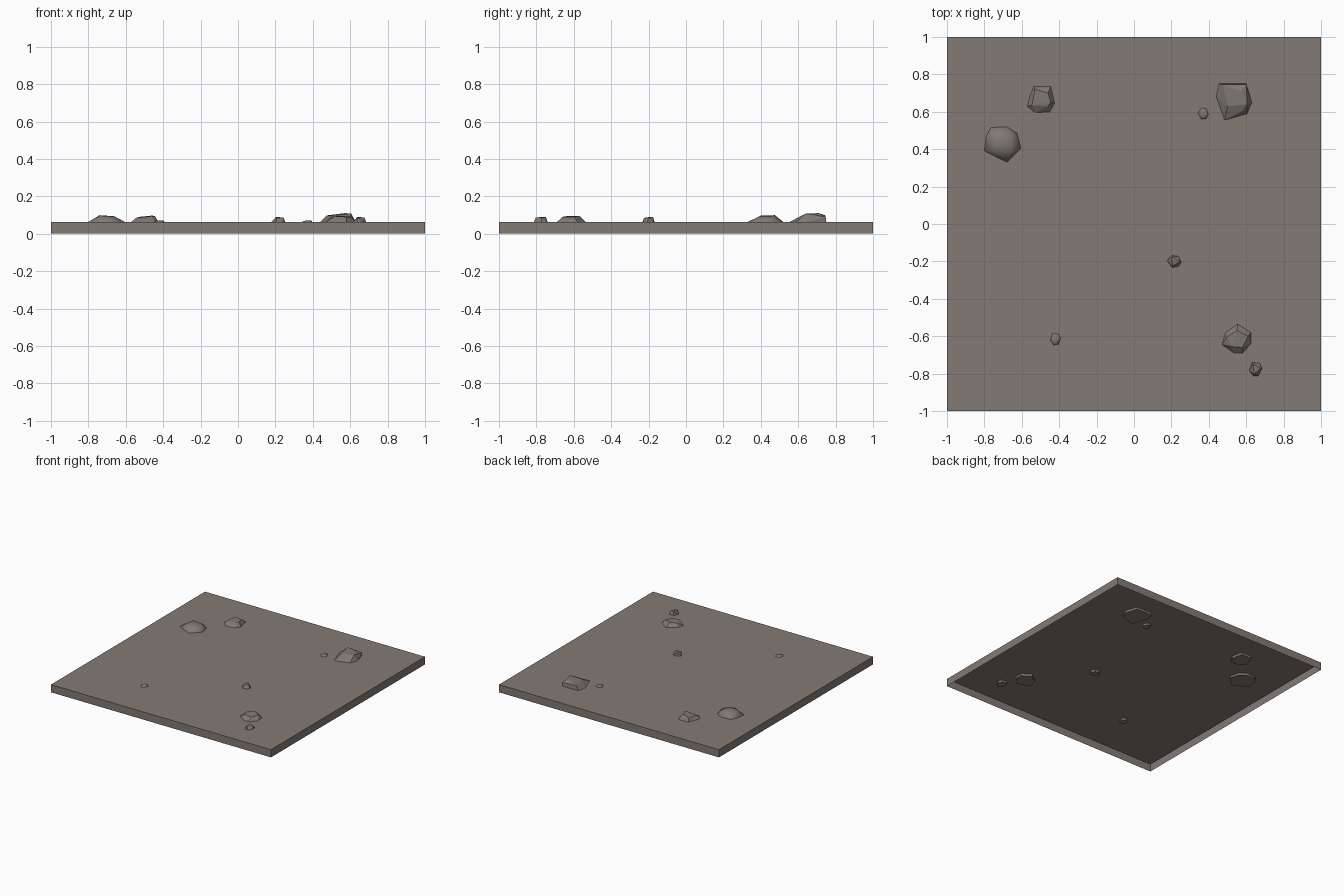
import bpy, bmesh, math, random

if "Cube" in bpy.data.objects:
    bpy.data.objects.remove(bpy.data.objects["Cube"])

random.seed(4)
TOP = 0.063      # height of the ground slab
SINK = 0.045     # rocks reach slightly below the slab surface


def material(name, rgb):
    m = bpy.data.materials.new(name)
    m.diffuse_color = (*rgb, 1)
    m.use_nodes = True
    m.node_tree.nodes["Principled BSDF"].inputs["Base Color"].default_value = m.diffuse_color
    return m


earth = material("brown grey earth", (0.231, 0.195, 0.175))
stone = material("grey stone", (0.214, 0.193, 0.180))


def add_object(name, bm, mat):
    bmesh.ops.recalc_face_normals(bm, faces=bm.faces)
    me = bpy.data.meshes.new(name)
    bm.to_mesh(me)
    bm.free()
    me.materials.append(mat)
    ob = bpy.data.objects.new(name, me)
    bpy.context.collection.objects.link(ob)
    return ob


def rock(name, outline, crown, smooth=False):
    """Convex boulder from its ground outline and its upper corners."""
    bm = bmesh.new()
    for x, y in outline:
        bm.verts.new((x, y, TOP))
        bm.verts.new((x, y, SINK))
    for p in crown:
        bm.verts.new(p)
    res = bmesh.ops.convex_hull(bm, input=bm.verts)
    junk = {g for g in res["geom_interior"] + res["geom_unused"]
            if isinstance(g, bmesh.types.BMVert)}
    bmesh.ops.delete(bm, geom=list(junk), context='VERTS')
    bmesh.ops.dissolve_limit(bm, angle_limit=math.radians(6),
                             verts=bm.verts, edges=bm.edges)
    ob = add_object(name, bm, stone)
    if smooth:
        bpy.ops.object.select_all(action='DESELECT')
        ob.select_set(True)
        bpy.context.view_layer.objects.active = ob
        bpy.ops.object.shade_smooth_by_angle(angle=math.radians(60))


def pebble(name, cx, cy, rx, ry, top, smooth=False):
    """Small six sided stone with a narrower flat crown."""
    outline, crown = [], []
    for i in range(6):
        a = math.tau * i / 6 + random.uniform(-0.25, 0.25)
        c, s = math.cos(a), math.sin(a)
        outline.append((cx + rx * c, cy + ry * s))
        if i % 2 == 0:
            crown.append((cx + rx * 0.75 * c, cy + ry * 0.75 * s,
                          top - random.uniform(0, 0.25) * (top - TOP)))
    crown.append((cx - rx * 0.3, cy + ry * 0.2, top))
    rock(name, outline, crown, smooth)


# Ground slab, open underneath
bm = bmesh.new()
bmesh.ops.create_cube(bm, size=1)
for v in bm.verts:
    v.co = (v.co.x * 2, v.co.y * 2, (v.co.z + 0.5) * TOP)
bmesh.ops.recalc_face_normals(bm, faces=bm.faces)
bmesh.ops.delete(bm, geom=[f for f in bm.faces if f.normal.z < -0.5],
                 context='FACES_ONLY')
add_object("ground_slab", bm, earth)

# Large rocks
rock("rock_back_right",
     [(.455, .75), (.60, .75), (.63, .65), (.605, .59), (.485, .555), (.44, .68)],
     [(.475, .745, .098), (.57, .71, .11), (.605, .64, .108),
      (.50, .63, .097), (.58, .605, .09), (.60, .745, .09)])
rock("rock_back_left",
     [(-.535, .735), (-.445, .735), (-.425, .645), (-.45, .60),
      (-.53, .595), (-.57, .63), (-.555, .69)],
     [(-.53, .72, .09), (-.46, .70, .097), (-.445, .65, .095),
      (-.545, .635, .085), (-.46, .63, .09)])
rock("rock_left_smooth",
     [(-.765, .515), (-.68, .52), (-.625, .485), (-.605, .405),
      (-.68, .33), (-.80, .39), (-.79, .47)],
     [(-.74, .475, .099), (-.66, .47, .093), (-.74, .40, .097), (-.66, .39, .092)],
     smooth=True)
rock("rock_front_right",
     [(.555, -.535), (.625, -.58), (.625, -.64), (.58, -.69),
      (.535, -.69), (.47, -.645), (.49, -.58)],
     [(.50, -.60, .09), (.55, -.57, .096), (.61, -.60, .09),
      (.58, -.66, .09), (.52, -.655, .093)])

# Pebbles
pebble("pebble_back", .37, .59, .028, .032, .071, True)
pebble("pebble_middle", .215, -.20, .038, .034, .09)
pebble("pebble_front_left", -.42, -.615, .028, .034, .071, True)
pebble("pebble_front_right", .65, -.775, .035, .04, .09)
